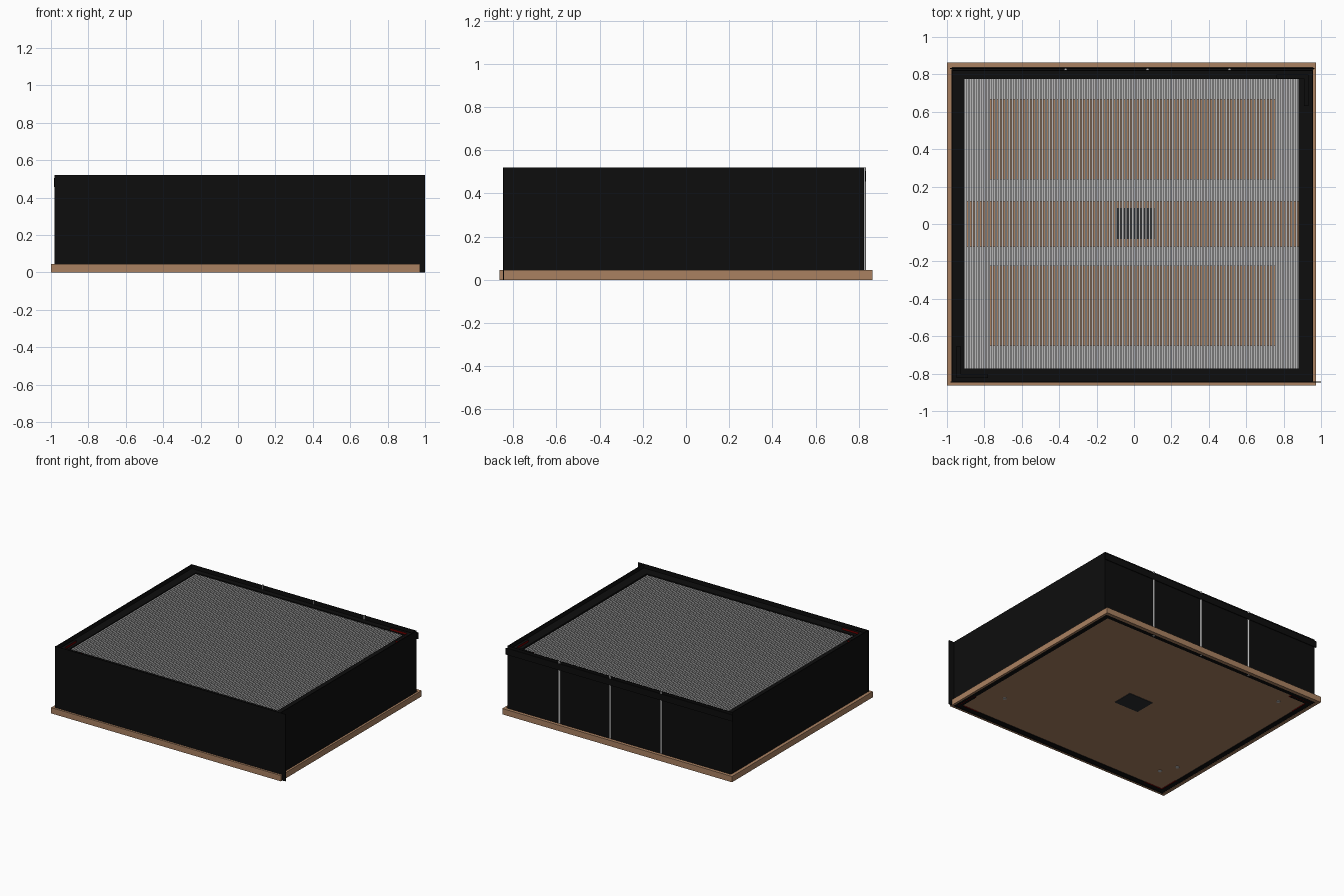
import bpy, bmesh, math

if "Cube" in bpy.data.objects:
    bpy.data.objects.remove(bpy.data.objects["Cube"])

def mat(name, r, g, b):
    m = bpy.data.materials.new(name)
    m.diffuse_color = (r, g, b, 1)
    m.use_nodes = True
    m.node_tree.nodes["Principled BSDF"].inputs["Base Color"].default_value = m.diffuse_color
    return m

BLACK = mat("black", 0.004, 0.004, 0.004)
WOOD = mat("wood", 0.40, 0.22, 0.12)
GREY = mat("light_grey", 0.48, 0.48, 0.48)
RED = mat("red", 0.16, 0.0, 0.0)
DARK = mat("dark_grey", 0.025, 0.027, 0.03)

def boxes(name, material, items):
    """One object out of boxes given as (x0, x1, y0, y1, z0, z1)."""
    bm = bmesh.new()
    for x0, x1, y0, y1, z0, z1 in items:
        vs = bmesh.ops.create_cube(bm, size=1)["verts"]
        for v in vs:
            v.co = ((x0 + x1) / 2 + v.co.x * (x1 - x0),
                    (y0 + y1) / 2 + v.co.y * (y1 - y0),
                    (z0 + z1) / 2 + v.co.z * (z1 - z0))
    me = bpy.data.meshes.new(name)
    bm.to_mesh(me)
    bm.free()
    me.materials.append(material)
    ob = bpy.data.objects.new(name, me)
    bpy.context.collection.objects.link(ob)
    return ob

def frame(outer, inner, z0, z1):
    """Four boxes that fill the gap between two rectangles (x0, x1, y0, y1)."""
    a, b, c, d = outer
    e, f, g, h = inner
    return [(a, e, c, d, z0, z1), (f, b, c, d, z0, z1),
            (e, f, c, g, z0, z1), (e, f, h, d, z0, z1)]

def cylinder(name, material, x, y, r, z0, z1):
    bpy.ops.mesh.primitive_cylinder_add(vertices=16, radius=r, depth=z1 - z0,
                                        location=(x, y, (z0 + z1) / 2))
    ob = bpy.context.object
    ob.name = name
    ob.data.materials.append(material)
    bpy.ops.object.shade_smooth_by_angle()

# wooden skirting around the foot
boxes("base_trim", WOOD,
      frame((-1, 0.973, -0.864, 0.864), (-0.973, 0.957, -0.848, 0.838), 0, 0.045))

# thin outer walls; the front panel overshoots the right corner
boxes("front_panel", BLACK, [(-0.98, 1.0, -0.847, -0.842, 0, 0.52)])
boxes("side_walls", BLACK, [(-0.975, -0.969, -0.842, 0.824, 0.003, 0.52),
                            (0.951, 0.957, -0.842, 0.824, 0.003, 0.52)])
boxes("back_wall", BLACK, [(-0.975, 0.957, 0.818, 0.824, 0.003, 0.52)])
boxes("back_rail", BLACK, [(-0.985, 0.965, 0.828, 0.834, 0.455, 0.505)])

# three upright rods on the back
for i, x in enumerate((-0.365, 0.073, 0.51)):
    cylinder(f"back_rod_{i + 1}", GREY, x, 0.825, 0.008, 0.0, 0.52)

# black ledge around the grille, and the black ring under the box
boxes("top_ledge", BLACK,
      frame((-0.969, 0.951, -0.842, 0.818), (-0.905, 0.88, -0.773, 0.775), 0.44, 0.49))
boxes("bottom_ring", BLACK,
      frame((-0.973, 0.957, -0.842, 0.838), (-0.935, 0.915, -0.805, 0.8), 0.003, 0.03))

# floor board with the dark centre plate
boxes("floor_board", WOOD, [(-0.935, 0.915, -0.805, 0.8, 0.008, 0.03)])
boxes("centre_plate", DARK, [(-0.1, 0.11, -0.08, 0.085, 0.004, 0.035)])
for i, (x, y) in enumerate(((0.74, -0.54), (-0.77, 0.67), (-0.82, -0.5), (-0.76, -0.62))):
    cylinder(f"floor_screw_{i + 1}", GREY, x, y, 0.014, 0.004, 0.012)

# grille slats running front to back
N, X0, X1 = 100, -0.905, 0.88
pitch = (X1 - X0) / N
boxes("grille_slats", GREY,
      [(X0 + i * pitch, X0 + (i + 0.64) * pitch, -0.773, 0.775, 0.455, 0.482)
       for i in range(N)])

# backing bars under the slats, leaving three see-through bands
bars = [(X0, X1, y0, y1, 0.45, 0.456) for y0, y1 in
        ((-0.773, -0.65), (-0.225, -0.12), (0.12, 0.24), (0.665, 0.775))]
for y0, y1 in ((-0.65, -0.225), (0.24, 0.665)):
    bars += [(X0, -0.78, y0, y1, 0.45, 0.456), (0.76, X1, y0, y1, 0.45, 0.456)]
boxes("grille_backing", GREY, bars)

# corner brackets: L shapes with a black face and red edges
def bracket(name, sx, sy, z0, z1):
    cx = -0.95 if sx < 0 else 0.932
    cy = -0.823 if sy < 0 else 0.8
    def span(c, s, a, b):
        return tuple(sorted((c - s * a, c - s * b)))
    arms = [span(cx, sx, 0, 0.17) + span(cy, sy, 0, 0.022) + (z0, z1),
            span(cx, sx, 0, 0.022) + span(cy, sy, 0.022, 0.17) + (z0, z1)]
    ob = boxes(name, BLACK, arms)
    ob.data.materials.append(RED)
    for p in ob.data.polygons:
        p.material_index = 1 if abs(p.normal.z) < 0.5 else 0

for i, (sx, sy) in enumerate(((-1, -1), (1, 1))):
    bracket(f"top_bracket_{i + 1}", sx, sy, 0.489, 0.505)
for i, (sx, sy) in enumerate(((-1, -1), (1, -1), (-1, 1))):
    bracket(f"bottom_bracket_{i + 1}", sx, sy, 0.0, 0.006)
